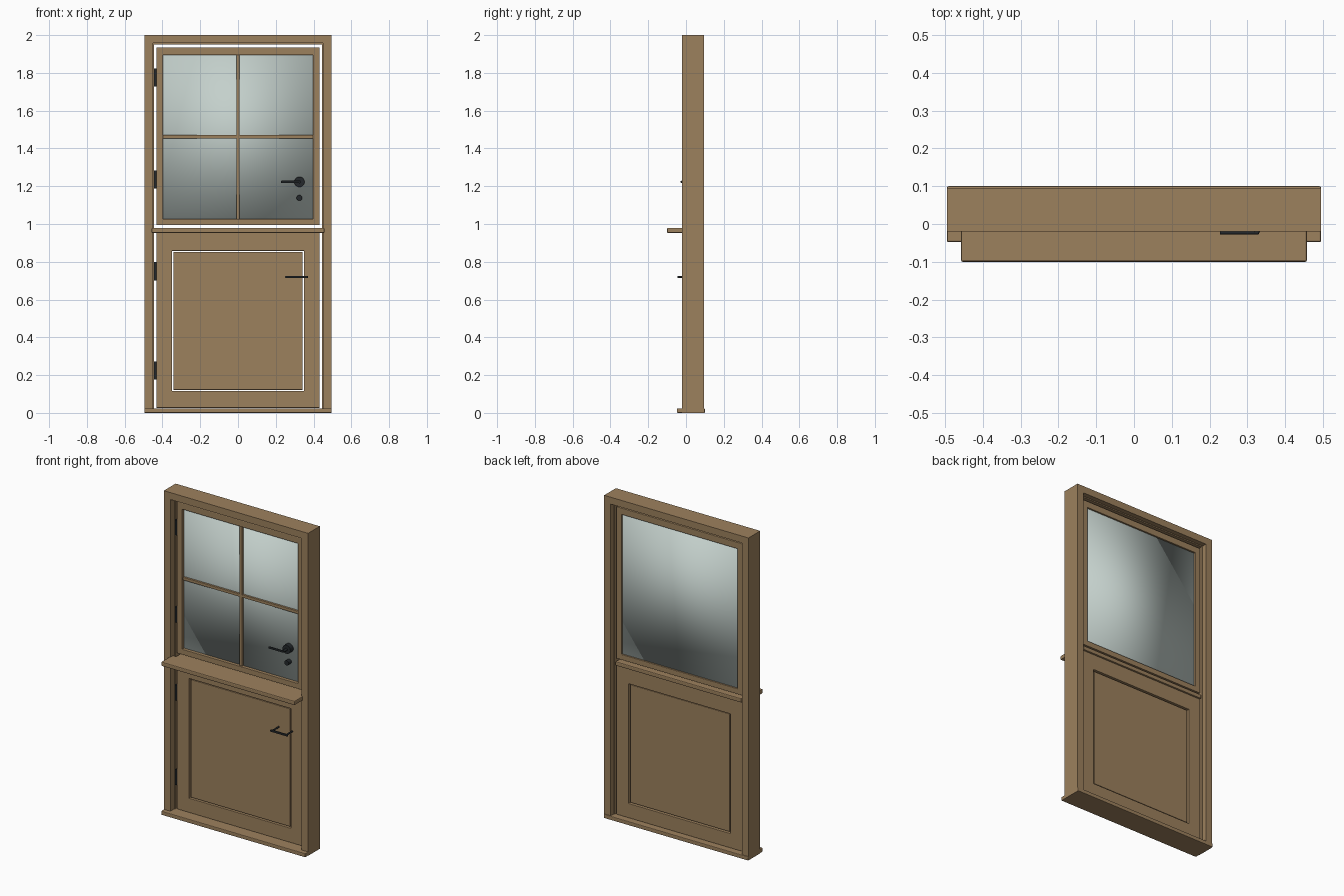
import bpy, bmesh, math
from mathutils import Matrix, Vector

if "Cube" in bpy.data.objects:
    bpy.data.objects.remove(bpy.data.objects["Cube"], do_unlink=True)


def material(name, color, rough):
    m = bpy.data.materials.new(name)
    m.use_nodes = True
    m.diffuse_color = (*color, 1)
    node = m.node_tree.nodes["Principled BSDF"]
    node.inputs["Base Color"].default_value = (*color, 1)
    node.inputs["Roughness"].default_value = rough
    return m


WOOD = material("oak wood", (0.335, 0.218, 0.11), 0.6)
GLASS = material("pale glass", (0.55, 0.63, 0.6), 0.4)
METAL = material("black metal", (0.018, 0.022, 0.025), 0.5)


def finish(name, bm, mat, bevel=0, smooth=False):
    bmesh.ops.recalc_face_normals(bm, faces=bm.faces[:])
    for f in bm.faces:
        f.smooth = smooth
    me = bpy.data.meshes.new(name)
    bm.to_mesh(me)
    bm.free()
    me.materials.append(mat)
    ob = bpy.data.objects.new(name, me)
    bpy.context.collection.objects.link(ob)
    if bevel:
        mod = ob.modifiers.new("soft edges", "BEVEL")
        mod.width = bevel
        mod.segments = 2
    return ob


def box(name, x, y, z, mat, bevel=0, smooth=False):
    """Box from (min, max) pairs on each axis."""
    bm = bmesh.new()
    bmesh.ops.create_cube(bm, size=1)
    for v in bm.verts:
        v.co = Vector([(a + b) / 2 + c * (b - a) for (a, b), c in zip((x, y, z), v.co)])
    return finish(name, bm, mat, bevel, smooth)


def ring(name, outer, inner, y, mat, bevel=0):
    """Mitred rectangular frame; outer and inner are (half width, bottom, top)."""
    bm = bmesh.new()
    loops = []
    for (w, lo, hi), depth in ((outer, y[0]), (inner, y[0]), (inner, y[1]), (outer, y[1])):
        loops.append([bm.verts.new((px, depth, pz))
                      for px, pz in ((-w, lo), (w, lo), (w, hi), (-w, hi))])
    for k in range(4):
        a, b = loops[k], loops[(k + 1) % 4]
        for i in range(4):
            j = (i + 1) % 4
            bm.faces.new((a[i], a[j], b[j], b[i]))
    return finish(name, bm, mat, bevel)


def disc(name, x, z, y, radius, mat, sides=24):
    """Cylinder lying along y."""
    bm = bmesh.new()
    place = Matrix.Translation((x, sum(y) / 2, z)) @ Matrix.Rotation(math.pi / 2, 4, "X")
    bmesh.ops.create_cone(bm, cap_ends=True, segments=sides, radius1=radius,
                          radius2=radius, depth=y[1] - y[0], matrix=place)
    ob = finish(name, bm, mat)
    bpy.context.view_layer.objects.active = ob
    bpy.ops.object.select_all(action="DESELECT")
    ob.select_set(True)
    bpy.ops.object.shade_smooth_by_angle(angle=math.radians(40))
    return ob


# Fixed frame, rebate stop and threshold
ring("door_frame", (0.495, 0, 2), (0.45, 0.015, 1.957), (-0.02, 0.095), WOOD)
ring("frame_stop", (0.452, 0.01, 1.96), (0.444, 0.018, 1.95), (0.02, 0.065), WOOD)
box("threshold", (-0.495, 0.495), (-0.048, 0.1), (0, 0.024), WOOD, 0.004)

# Upper leaf with glazing and glazing bars
LEAF = (0.02, 0.065)
ring("upper_leaf", (0.432, 0.994, 1.935), (0.397, 1.027, 1.895), LEAF, WOOD, 0.002)
box("window_glass", (-0.4, 0.4), (0.04, 0.055), (1.024, 1.898), GLASS, smooth=True)
box("vertical_glazing_bar", (-0.009, 0.009), (0.028, 0.042), (1.027, 1.895), WOOD, 0.002)
box("horizontal_glazing_bar", (-0.397, 0.397), (0.028, 0.042), (1.453, 1.471), WOOD, 0.002)

# Lower leaf with floating panel
ring("lower_leaf", (0.432, 0.027, 0.956), (0.35, 0.116, 0.858), LEAF, WOOD, 0.002)
box("lower_panel", (-0.341, 0.341), (0.025, 0.058), (0.122, 0.852), WOOD, 0.002)

# Shelf on top of the lower leaf
box("shelf", (-0.458, 0.458), (-0.1, 0.01), (0.953, 0.979), WOOD, 0.005)
box("shelf_back", (-0.432, 0.432), (0, 0.076), (0.953, 0.979), WOOD, 0.005)

# Hinges on the right-hand jamb
for i, z in enumerate((0.225, 0.75, 1.235, 1.775)):
    bm = bmesh.new()
    bmesh.ops.create_cone(bm, cap_ends=True, segments=12, radius1=0.007, radius2=0.007,
                          depth=0.096, matrix=Matrix.Translation((-0.438, 0.018, z)))
    finish(f"hinge_{i + 1}", bm, METAL)

# Lever handle and keyhole cover
disc("handle_rose", 0.325, 1.223, (0.01, 0.042), 0.027, METAL)
disc("handle_stem", 0.325, 1.223, (-0.022, 0.02), 0.008, METAL, 16)
box("handle_lever", (0.227, 0.331), (-0.028, -0.018), (1.217, 1.229), METAL, 0.003)
disc("keyhole_cover", 0.325, 1.138, (0.012, 0.042), 0.015, METAL)

# Pull bar on the lower leaf
box("pull_bar", (0.25, 0.37), (-0.045, -0.034), (0.714, 0.726), METAL, 0.003)
for side, x in (("right", 0.262), ("left", 0.358)):
    disc(f"pull_post_{side}", x, 0.72, (-0.04, 0.03), 0.005, METAL, 12)
